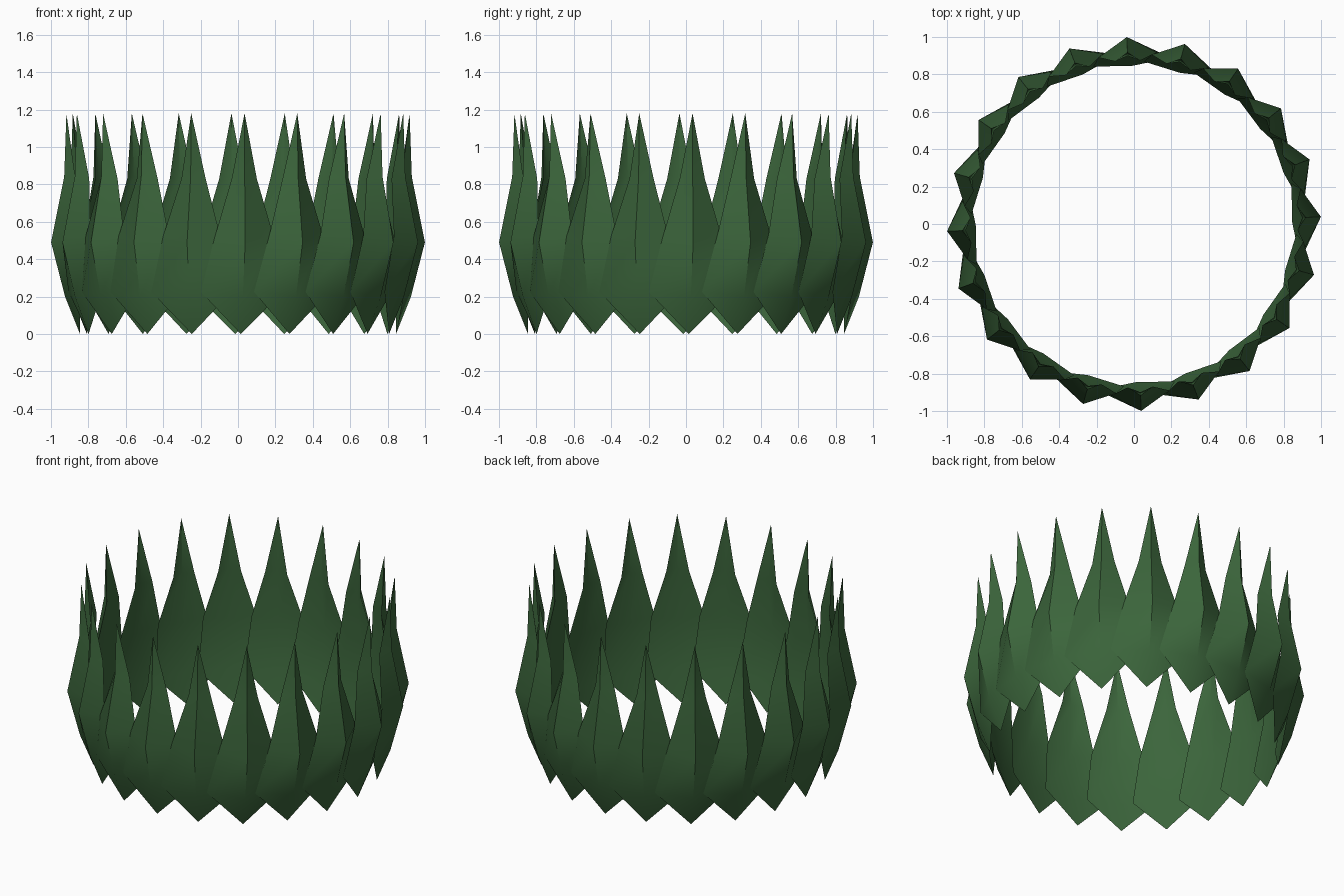
import bpy, bmesh, math

if "Cube" in bpy.data.objects:
    bpy.data.objects.remove(bpy.data.objects["Cube"])

green = bpy.data.materials.new("dark leaf green")
green.diffuse_color = (0.044, 0.13, 0.044, 1)
green.use_nodes = True
green.node_tree.nodes["Principled BSDF"].inputs["Base Color"].default_value = green.diffuse_color

COUNT = 20
# Rings of one folded leaf: four (angle offset in degrees, radius, z) corners:
# outer ridge, right edge, inner fold, left edge
rings = [
    [(1.6, 0.925, 0.20), (14.5, 0.87, 0.205), (1.6, 0.885, 0.20), (-12.6, 0.91, 0.225)],
    [(2.2, 1.00, 0.49), (12.0, 0.91, 0.525), (2.2, 0.93, 0.50), (-7.6, 0.925, 0.525)],
    [(2.2, 0.93, 0.84), (6.6, 0.875, 0.83), (2.2, 0.90, 0.84), (-2.2, 0.875, 0.83)],
]
bottom_tip = (1.0, 0.845, 0.0)
top_tip = (2.2, 0.918, 1.18)


def place(base, p):
    a = math.radians(base + p[0])
    return (p[1] * math.cos(a), p[1] * math.sin(a), p[2])


# Ring of overlapping pointed leaves
bm = bmesh.new()
for i in range(COUNT):
    base = i * 360 / COUNT
    loops = [[bm.verts.new(place(base, p)) for p in ring] for ring in rings]
    low = bm.verts.new(place(base, bottom_tip))
    high = bm.verts.new(place(base, top_tip))
    for k in range(4):
        n = (k + 1) % 4
        bm.faces.new((low, loops[0][n], loops[0][k]))
        for a, b in zip(loops, loops[1:]):
            bm.faces.new((a[k], a[n], b[n], b[k]))
        bm.faces.new((loops[-1][k], loops[-1][n], high))
bmesh.ops.recalc_face_normals(bm, faces=bm.faces[:])
for f in bm.faces:
    f.smooth = True
mesh = bpy.data.meshes.new("leaf_ring")
bm.to_mesh(mesh)
bm.free()
mesh.materials.append(green)
obj = bpy.data.objects.new("leaf_ring", mesh)
bpy.context.collection.objects.link(obj)
bpy.context.view_layer.objects.active = obj
obj.select_set(True)
bpy.ops.object.shade_smooth_by_angle(angle=math.radians(35))
